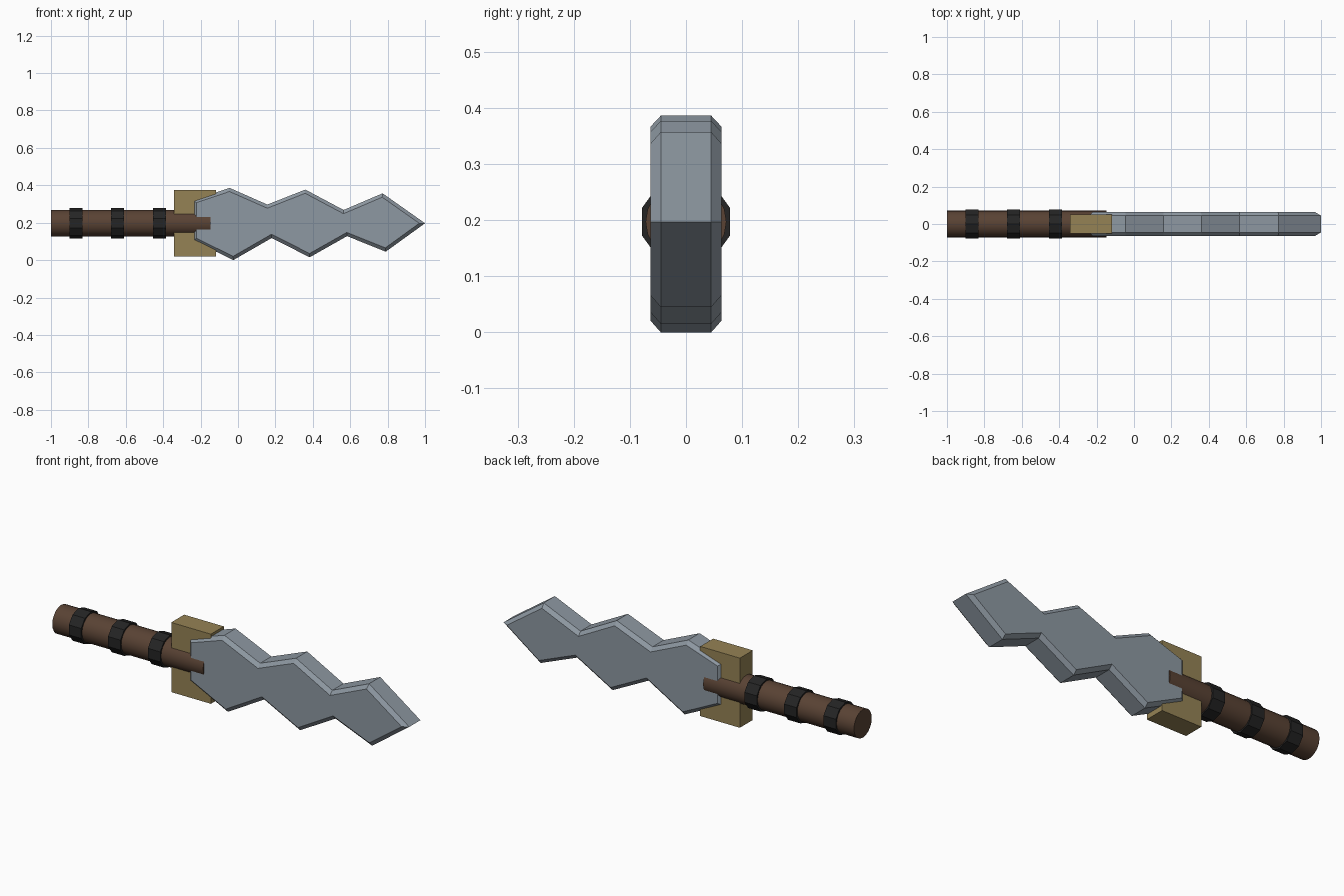
import bpy, bmesh
from math import pi
from mathutils import Matrix

default = bpy.data.objects.get("Cube")
if default:
    bpy.data.objects.remove(default, do_unlink=True)

AXIS_Z = 0.197  # height of the handle's centre line


def material(name, rgb):
    mat = bpy.data.materials.new(name)
    mat.use_nodes = True
    mat.diffuse_color = (*rgb, 1)
    bsdf = mat.node_tree.nodes["Principled BSDF"]
    bsdf.inputs["Base Color"].default_value = (*rgb, 1)
    bsdf.inputs["Roughness"].default_value = 0.7
    return mat


steel = material("blue grey steel", (0.27, 0.315, 0.36))
brass = material("dull brass", (0.30, 0.225, 0.09))
wood = material("dark brown wood", (0.10, 0.055, 0.034))
leather = material("black leather", (0.018, 0.018, 0.018))


def finish(name, bm, mat):
    bmesh.ops.recalc_face_normals(bm, faces=bm.faces)
    mesh = bpy.data.meshes.new(name)
    bm.to_mesh(mesh)
    bm.free()
    mesh.materials.append(mat)
    obj = bpy.data.objects.new(name, mesh)
    bpy.context.collection.objects.link(obj)
    return obj


def rod(name, x0, x1, radius, sides, mat):
    """Cylinder along x with a corner pointing to the front and back."""
    bm = bmesh.new()
    place = (Matrix.Translation(((x0 + x1) / 2, 0, AXIS_Z))
             @ Matrix.Rotation(pi / 2, 4, "Y") @ Matrix.Rotation(pi / 2, 4, "Z"))
    bmesh.ops.create_cone(bm, cap_ends=True, segments=sides, radius1=radius,
                          radius2=radius, depth=x1 - x0, matrix=place)
    return finish(name, bm, mat)


# Handle, running through the guard into the blade
handle = rod("handle", -1.0, -0.147, 0.072, 20, wood)
bpy.context.view_layer.objects.active = handle
handle.select_set(True)
bpy.ops.object.shade_smooth_by_angle()
handle.select_set(False)

# Grip bands
for i, x in enumerate((-0.867, -0.645, -0.42)):
    rod(f"grip_band_{i + 1}", x - 0.035, x + 0.035, 0.082, 10, leather)

# Guard block
bm = bmesh.new()
bmesh.ops.create_cube(bm, size=1, matrix=Matrix.Translation((-0.229, 0, AXIS_Z))
                      @ Matrix.Diagonal((0.224, 0.104, 0.356, 1)))
finish("guard", bm, brass)

# Zigzag blade: extruded outline with chamfered rims
top = [(-0.24, 0.32), (-0.045, 0.386), (0.157, 0.297), (0.36, 0.377),
       (0.565, 0.268), (0.773, 0.357), (1.0, 0.197)]
bottom = [(0.79, 0.045), (0.583, 0.128), (0.383, 0.015), (0.18, 0.118),
          (-0.025, 0.0), (-0.24, 0.105)]
half = 0.063
bm = bmesh.new()
front = bm.faces.new([bm.verts.new((x, -half, z)) for x, z in top + bottom])
extruded = bmesh.ops.extrude_face_region(bm, geom=[front], use_keep_orig=True)
back_verts = [v for v in extruded["geom"] if isinstance(v, bmesh.types.BMVert)]
bmesh.ops.translate(bm, verts=back_verts, vec=(0, 2 * half, 0))
bmesh.ops.recalc_face_normals(bm, faces=bm.faces)
rims = [e for e in bm.edges if abs(e.verts[0].co.y - e.verts[1].co.y) < 0.001]
bmesh.ops.bevel(bm, geom=rims, offset=0.018, offset_type="OFFSET",
                segments=1, affect="EDGES", profile=0.5)
finish("blade", bm, steel)
